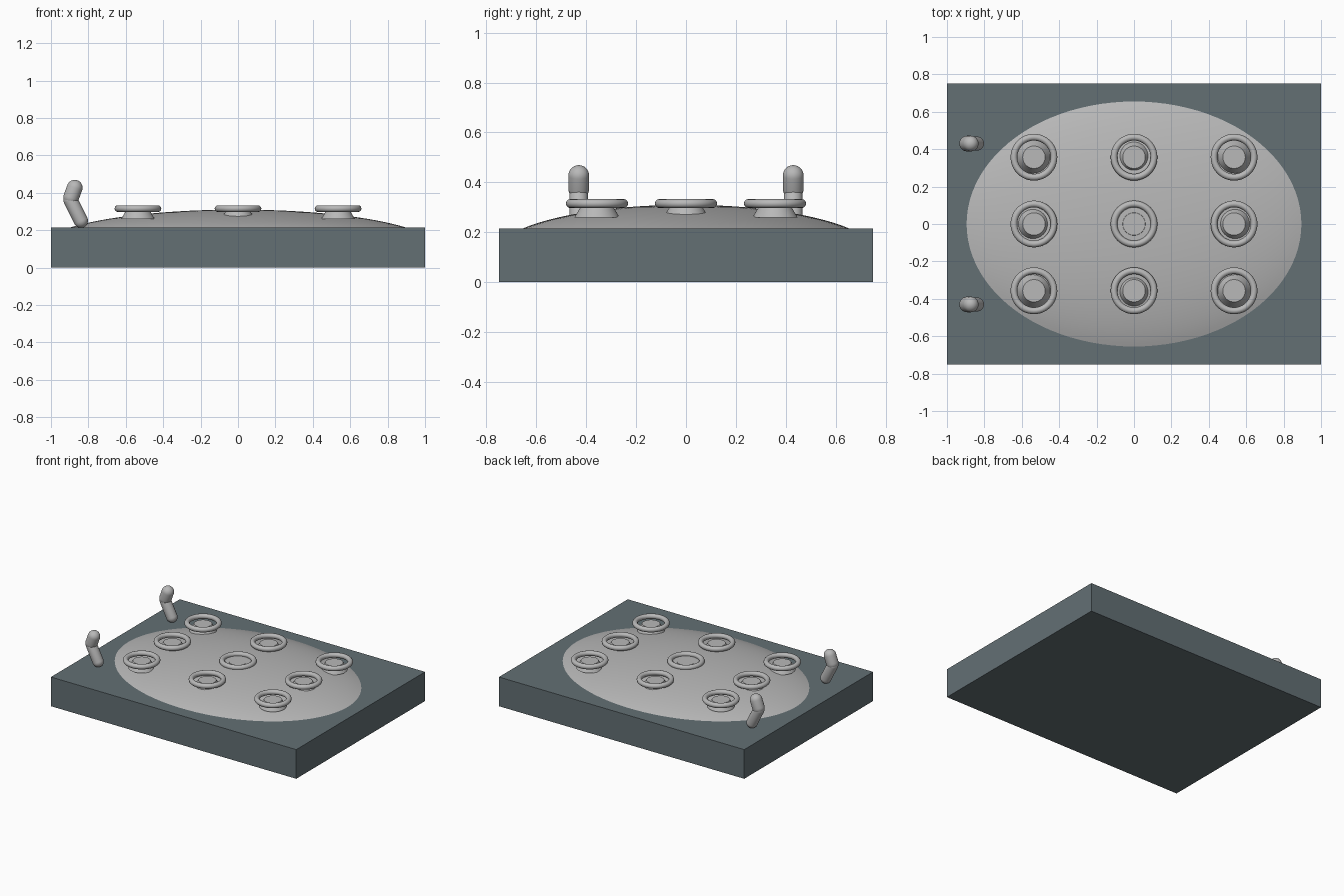
import bpy, bmesh, math
from mathutils import Vector

if "Cube" in bpy.data.objects:
    bpy.data.objects.remove(bpy.data.objects["Cube"])


def material(name, rgb):
    m = bpy.data.materials.new(name)
    m.use_nodes = True
    m.diffuse_color = (*rgb, 1)
    m.node_tree.nodes["Principled BSDF"].inputs["Base Color"].default_value = (*rgb, 1)
    return m


SLATE = material("slate", (0.125, 0.16, 0.175))
GREY = material("light_grey", (0.48, 0.48, 0.48))


def finish(name, mat, smooth=True):
    ob = bpy.context.object
    ob.name = name
    ob.data.materials.append(mat)
    if smooth:
        bpy.ops.object.shade_smooth_by_angle(angle=math.radians(35))
    return ob


def lathe(name, profile, mat, loc=(0, 0, 0), scale=(1, 1), steps=48, direction=None):
    """Spin (radius, height) points about z, then stretch, tilt and place."""
    bm = bmesh.new()
    verts = [bm.verts.new((r, 0, z)) for r, z in profile]
    edges = [bm.edges.new(p) for p in zip(verts, verts[1:])]
    bmesh.ops.spin(bm, geom=verts + edges, cent=(0, 0, 0), axis=(0, 0, 1),
                   angle=2 * math.pi, steps=steps)
    bmesh.ops.remove_doubles(bm, verts=bm.verts, dist=1e-5)
    bmesh.ops.recalc_face_normals(bm, faces=bm.faces)
    for v in bm.verts:
        v.co.x *= scale[0]
        v.co.y *= scale[1]
        if direction:
            v.co.rotate(Vector((0, 0, 1)).rotation_difference(direction))
    mesh = bpy.data.meshes.new(name)
    bm.to_mesh(mesh)
    bm.free()
    ob = bpy.data.objects.new(name, mesh)
    bpy.context.collection.objects.link(ob)
    bpy.ops.object.select_all(action="DESELECT")
    ob.select_set(True)
    bpy.context.view_layer.objects.active = ob
    ob.location = loc
    return finish(name, mat)


def capsule(name, a, b, r):
    """Round-ended rod between two points."""
    a, b = Vector(a), Vector(b)
    length = (b - a).length
    arc = [(r * math.sin(i * math.pi / 16), r * math.cos(i * math.pi / 16)) for i in range(9)]
    profile = [(x, length + z) for x, z in arc] + [(x, -z) for x, z in reversed(arc)]
    return lathe(name, profile, GREY, a, steps=24, direction=(b - a).normalized())


# Base slab
TOP = 0.215
bpy.ops.mesh.primitive_cube_add(size=1, location=(0, 0, TOP / 2))
bpy.context.object.scale = (2, 1.5, TOP)
bpy.ops.object.transform_apply(location=False, rotation=False, scale=True)
finish("base_slab", SLATE, smooth=False)

# Shallow oval dome: the cap of an ellipsoid
edge = math.acos(0.525)
cap = [(math.sin(edge * i / 20) / math.sin(edge), 0.11 + 0.2 * math.cos(edge * i / 20))
       for i in range(21)]
lathe("dome", cap + [(1, TOP - 0.03), (0, TOP - 0.03)], GREY, scale=(0.895, 0.655), steps=96)

# Three by three grid of tapered studs, each inside a ring
for i, x in enumerate((-0.535, 0, 0.535)):
    for j, y in enumerate((-0.357, 0, 0.357)):
        lathe(f"stud_{i}{j}", [(0, 0.26), (0.09, 0.26), (0.06, 0.311), (0, 0.311)],
              GREY, (x, y, 0))
        bpy.ops.mesh.primitive_torus_add(location=(x, y, 0.315), major_radius=0.107,
                                         minor_radius=0.018, major_segments=48,
                                         minor_segments=12)
        finish(f"ring_{i}{j}", GREY)

# Pair of bent levers along the right-hand end
for side, y in (("front", -0.43), ("back", 0.43)):
    capsule(f"{side}_lever_lower", (-0.84, y, 0.25), (-0.895, y, 0.36), 0.038)
    capsule(f"{side}_lever_upper", (-0.892, y, 0.375), (-0.873, y, 0.427), 0.042)
